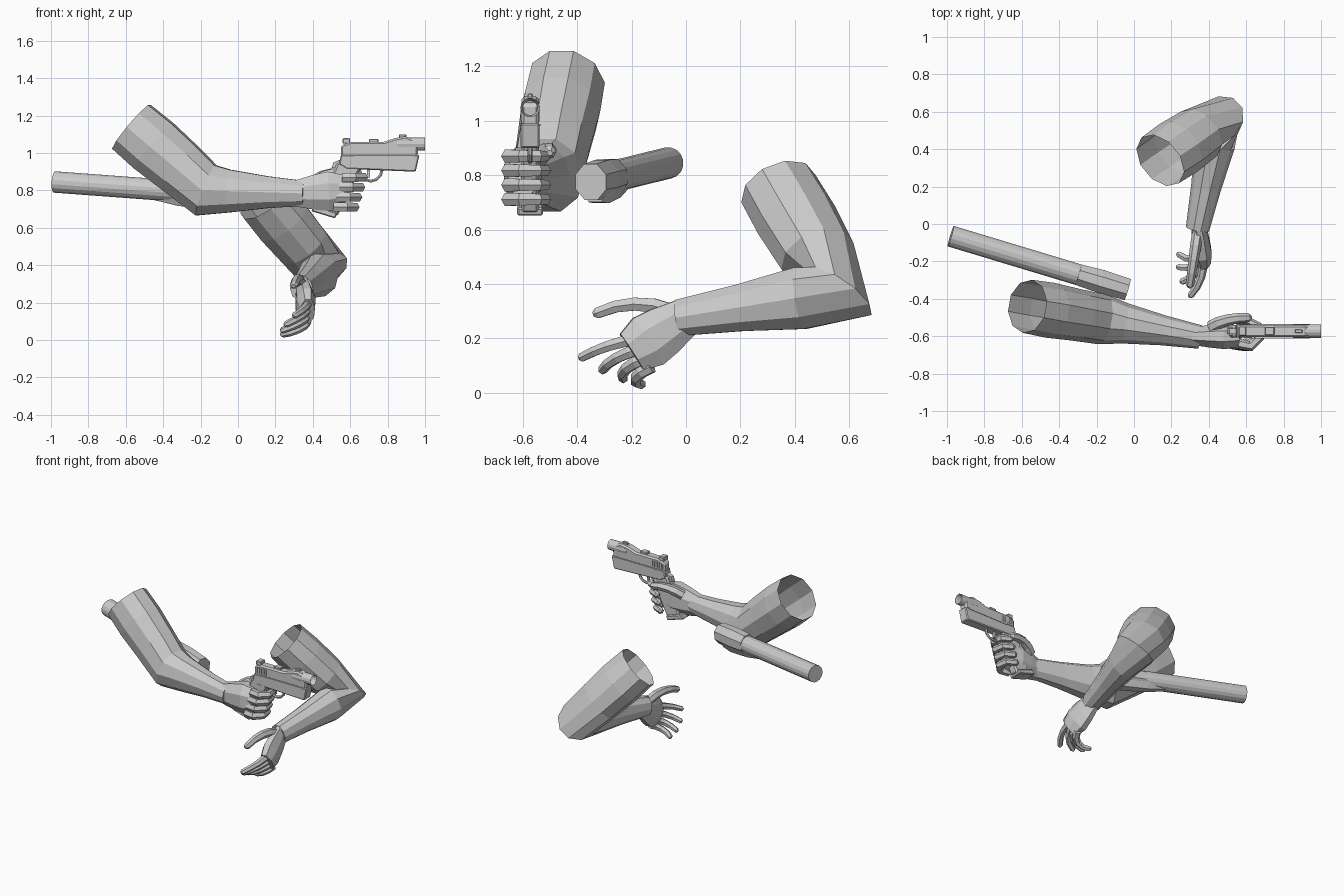
import bpy, bmesh, math
from mathutils import Vector, Quaternion

cube = bpy.data.objects.get("Cube")
if cube:
    bpy.data.objects.remove(cube, do_unlink=True)

grey = bpy.data.materials.new("plain_grey")
grey.use_nodes = True
colour = (.6, .6, .6, 1)
grey.diffuse_color = colour
grey.node_tree.nodes["Principled BSDF"].inputs["Base Color"].default_value = colour


def finish(name, bm, bevel=0):
    bmesh.ops.recalc_face_normals(bm, faces=bm.faces)
    mesh = bpy.data.meshes.new(name)
    bm.to_mesh(mesh)
    bm.free()
    mesh.materials.append(grey)
    part = bpy.data.objects.new(name, mesh)
    bpy.context.collection.objects.link(part)
    if bevel:
        modifier = part.modifiers.new("bevel", "BEVEL")
        modifier.width, modifier.segments = bevel, 1


def along(start, end, *rows):
    """Stations on a straight line, each row giving fraction and radius."""
    return [(start.lerp(end, fraction), radius) for fraction, radius in rows]


def tube(name, stations, sides=8, flat=1, open_end=False, bore=0):
    """Sweep an ellipse through (point, radius) stations; flat scales its width."""
    bm = bmesh.new()
    points = [point for point, radius in stations]
    steps = [(b - a).normalized() for a, b in zip(points, points[1:])]
    tangents = [(a + b).normalized() for a, b in zip(steps[:1] + steps, steps + steps[-1:])]
    up, rings = Vector((0, 0, 1)), []
    for (point, radius), tangent in zip(stations, tangents):
        up = (up - tangent * up.dot(tangent)).normalized()
        side = tangent.cross(up) * flat
        angles = [math.tau * (k + .5) / sides for k in range(sides)]
        rings.append([bm.verts.new(point + radius * (up * math.cos(a) + side * math.sin(a)))
                      for a in angles])
    for lower, upper in zip(rings, rings[1:]):
        for k in range(sides):
            bm.faces.new((lower[k - 1], lower[k], upper[k], upper[k - 1]))
    bm.faces.new(rings[0])
    if not open_end:
        cap = bm.faces.new(rings[-1])
        if bore:
            bmesh.ops.recalc_face_normals(bm, faces=bm.faces)
            bmesh.ops.inset_region(bm, faces=[cap], thickness=bore)
            bmesh.ops.translate(bm, verts=cap.verts, vec=steps[-1] * -.05)
    finish(name, bm)


def finger(name, start, heading, toward, curl, length, radius):
    """Four equal joints, each turned by the curl angle from heading toward a direction."""
    point, heading = Vector(start), Vector(heading).normalized()
    turn = Quaternion(heading.cross(Vector(toward)), math.radians(curl))
    stations = [(point, radius)]
    for joint in range(4):
        point = point + heading * length
        stations.append((point, radius * (1 - joint / 12)))
        heading = turn @ heading
    stations.append((point + turn.inverted() @ heading * radius / 2, radius / 3))
    tube(name, stations, sides=6)


def arm(name, wrist, elbow, shoulder):
    """Slim wrist, thick elbow and upper arm, hollow at the shoulder."""
    forearm = along(wrist, elbow, (-.05, .07), (.35, .09), (.75, .12))
    upper = along(elbow, shoulder, (0, .15), (.35, .155), (.7, .165), (1, .16))
    tube(name, forearm + upper, sides=10, flat=.9, open_end=True)


def plate(name, outline, width, bevel=0):
    """Extrude an x-z outline evenly about the pistol's middle plane."""
    bm = bmesh.new()
    face = bm.faces.new([bm.verts.new((x, gun_y - width / 2, z)) for x, z in outline])
    result = bmesh.ops.extrude_face_region(bm, geom=[face])
    moved = [v for v in result["geom"] if isinstance(v, bmesh.types.BMVert)]
    bmesh.ops.translate(bm, verts=moved, vec=(0, width, 0))
    finish(name, bm, bevel)


def block(name, x, z, length, height, width, bevel=0):
    """Box on the pistol, given its rear lower corner."""
    plate(name, [(x, z), (x + length, z), (x + length, z + height), (x, z + height)], width, bevel)


# Arms
right_wrist = Vector((.33, -.6, .785))
left_wrist = Vector((.345, 0, .28))
arm("right_arm", right_wrist, Vector((-.17, -.51, .8)), Vector((-.57, -.44, 1.14)))
arm("left_arm", left_wrist, Vector((.46, .56, .37)), Vector((.14, .34, .75)))

# Palms
tube("right_palm", along(right_wrist, Vector((.57, -.6, .8)),
                         (-.1, .075), (.3, .1), (.65, .115), (1, .09)), flat=.65)
tube("left_palm", along(left_wrist, Vector((.37, -.2, .15)),
                        (-.1, .07), (.4, .1), (.7, .11), (1, .085)), flat=.5)

# Fingers: the right ones wrap the grip, the left ones hang loosely curled
for i, label in enumerate(("index", "middle", "ring", "little")):
    finger(f"right_{label}_finger", (.56 - i * .015, -.64, .87 - i * .053),
           (1, -.2, 0), (0, 1, 0), 55, .065, .028)
    finger(f"left_{label}_finger", (.37, -.17 + i * .015, .2 - i * .035),
           (-i * .15, -1, -.2 - i * .1), (-1, 0, -.4), 12 + i * 6, .06 - i * .005, .024)
finger("right_thumb", (.41, -.55, .85), (1, .5, .6), (0, -.6, -1), 15, .055, .033)
finger("left_thumb", (.34, -.05, .3), (-.15, -1, .3), (0, 0, -1), 12, .072, .03)

# Pistol body
gun_y = -.573
plate("pistol_slide", [(.55, .98), (.96, .98), (.965, 1.06), (.9, 1.09),
                       (.84, 1.08), (.78, 1.06), (.6, 1.06), (.55, 1.04)], .064, .01)
plate("pistol_frame", [(.54, .94), (.58, .915), (.95, .9), (.97, .99), (.55, .99)], .07, .006)
plate("pistol_grip", [(.53, .95), (.66, .93), (.6, .8), (.53, .66), (.43, .69)], .065, .01)
plate("grip_base", [(.39, .69), (.52, .65), (.53, .68), (.41, .72)], .095, .006)
plate("hammer", [(.56, .97), (.51, .95), (.5, .92), (.56, .92)], .03)

# Pistol fittings
muzzle = Vector((1, gun_y, 1.048))
tube("pistol_muzzle", along(muzzle - Vector((.15, 0, 0)), muzzle, (0, .036), (1, .036)),
     sides=14, bore=.01)
block("rear_sight", .56, 1.05, .04, .03, .05, .004)
block("middle_sight", .7, 1.05, .05, .025, .045, .004)
block("front_sight", .86, 1.07, .04, .03, .02, .004)
block("side_rail", .62, .98, .32, .008, .076)
block("trigger", .69, .87, .015, .05, .014)
for i in range(5):
    block(f"slide_ridge_{i}", .57 + i * .018, 1, .008, .04, .072)
arc = [math.pi * k / 6 for k in range(7)]
tube("trigger_guard", [(Vector((.71 - .06 * math.cos(a), gun_y, .91 - .06 * math.sin(a))), .009)
                       for a in arc], sides=6)

# Rod with its socket and tapered underside
tail, nose = Vector((-.98, -.065, .845)), Vector((-.035, -.35, .775))
drop = Vector((0, 0, -.03))
tube("rod", along(tail, nose, (0, .058), (.8, .058)), sides=16)
tube("rod_socket", along(tail, nose, (.72, .07), (.85, .077), (1, .072)), flat=.88)
tube("socket_underside", along(tail + drop, nose + drop, (.48, .015), (.7, .055), (.87, .066),
                               (.95, .055)), sides=6, flat=.9)
